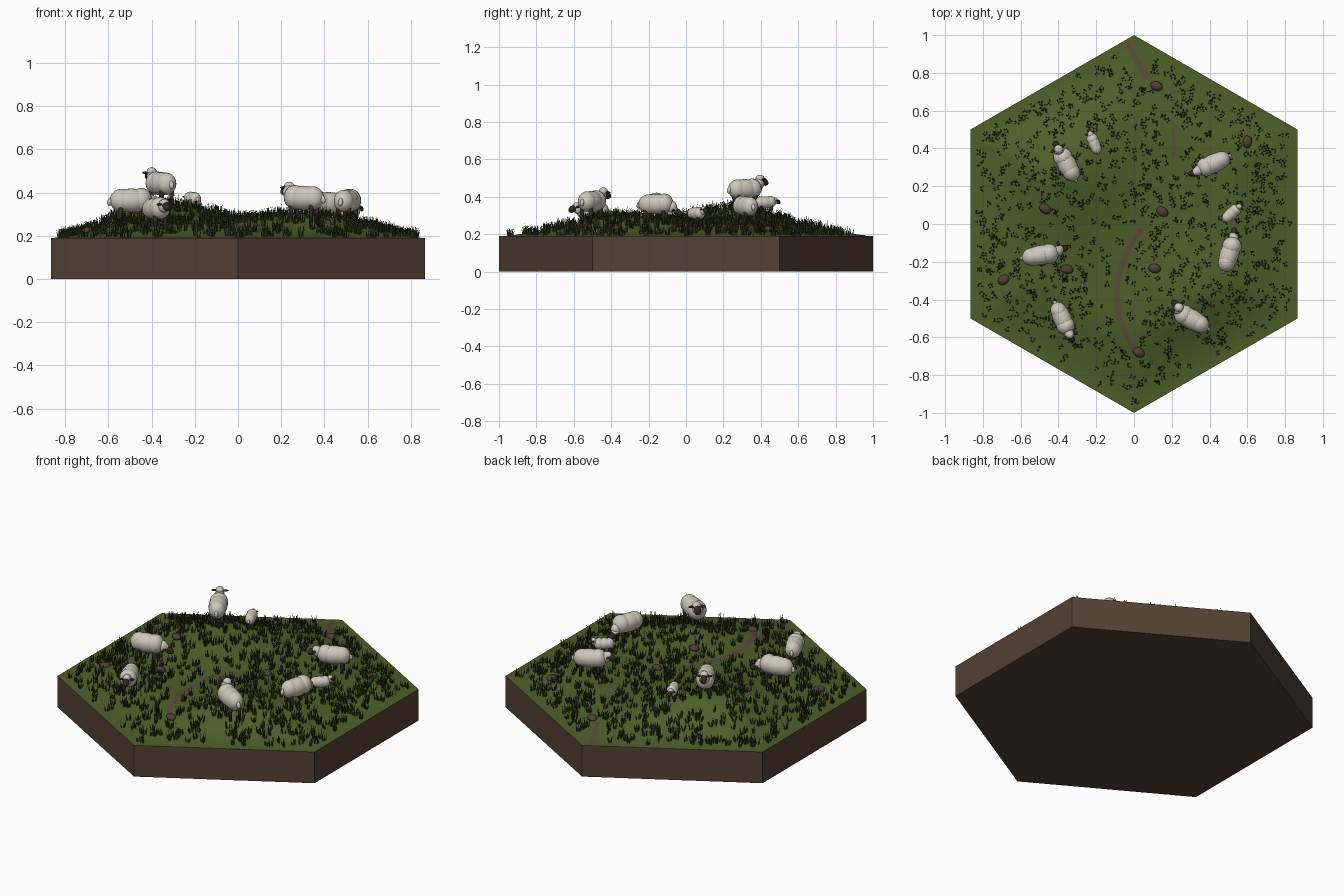
import bpy, bmesh, math, random
from mathutils import Matrix, Vector
from mathutils.geometry import interpolate_bezier

if "Cube" in bpy.data.objects:
    bpy.data.objects.remove(bpy.data.objects["Cube"])

random.seed(4)
RIM = 0.19


def material(name, r, g, b):
    m = bpy.data.materials.new(name)
    m.diffuse_color = (r, g, b, 1)
    m.use_nodes = True
    m.node_tree.nodes["Principled BSDF"].inputs["Base Color"].default_value = m.diffuse_color
    return m


SOIL = material("soil brown", 0.085, 0.052, 0.033)
TURF = material("turf green", 0.075, 0.115, 0.022)
BLADE = material("dark grass", 0.028, 0.045, 0.011)
WOOL = material("cream wool", 0.62, 0.58, 0.50)
FACE = material("dark face", 0.03, 0.024, 0.015)
ROCK = material("rock brown", 0.085, 0.05, 0.038)
PATH = material("path brown", 0.11, 0.068, 0.045)
YELLOW = material("flower yellow", 0.45, 0.32, 0.04)


def finish(bm, name, mats, smooth=True):
    me = bpy.data.meshes.new(name)
    for f in bm.faces:
        f.smooth = smooth
    bm.to_mesh(me)
    bm.free()
    for m in mats:
        me.materials.append(m)
    ob = bpy.data.objects.new(name, me)
    bpy.context.collection.objects.link(ob)
    return ob


def edge_dist(x, y):
    # distance to the nearest side of the hexagon
    return 0.8660254 - max(abs(x), abs(x) * 0.5 + abs(y) * 0.8660254)


def ground(x, y):
    def bump(cx, cy, s):
        return math.exp(-((x - cx) ** 2 + (y - cy) ** 2) / (2 * s * s))
    t = min(1, max(0, edge_dist(x, y) / 0.4))
    e = t * t * (3 - 2 * t)
    return RIM + e * (0.065 + 0.09 * bump(-0.36, 0.28, 0.22) + 0.05 * bump(0.3, -0.4, 0.18))


CORNERS = [Vector((math.sin(-k * math.pi / 3), math.cos(k * math.pi / 3))) for k in range(6)]

# Soil base: open-topped hexagonal block
bm = bmesh.new()
low = [bm.verts.new((c.x, c.y, 0)) for c in CORNERS]
high = [bm.verts.new((c.x, c.y, RIM)) for c in CORNERS]
bm.faces.new(low[::-1])
for k in range(6):
    j = (k + 1) % 6
    bm.faces.new((low[k], low[j], high[j], high[k]))
finish(bm, "soil_base", [SOIL], False)

# Rolling turf: six triangular sectors of grid
bm = bmesh.new()
N = 24
for k in range(6):
    a, b = CORNERS[k], CORNERS[(k + 1) % 6]
    g = {}
    for i in range(N + 1):
        for j in range(N + 1 - i):
            p = (a * i + b * j) / N
            g[i, j] = bm.verts.new((p.x, p.y, ground(p.x, p.y)))
    for i in range(N):
        for j in range(N - i):
            bm.faces.new((g[i, j], g[i + 1, j], g[i, j + 1]))
            if i + j < N - 1:
                bm.faces.new((g[i + 1, j], g[i + 1, j + 1], g[i, j + 1]))
bmesh.ops.remove_doubles(bm, verts=bm.verts, dist=1e-4)
finish(bm, "turf", [TURF])

# Worn path pieces following the ground
STRETCHES = [((0.02, -0.69), (-0.12, -0.5), (-0.14, -0.25), (0.04, -0.02)),
             ((0.21, 0.35), (0.215, 0.4), (0.215, 0.46), (0.205, 0.51)),
             ((0.07, 0.76), (0.04, 0.82), (-0.01, 0.9), (-0.035, 0.96))]
path_points = []
for n, (stretch, w) in enumerate(zip(STRETCHES, (0.015, 0.007, 0.015))):
    bm = bmesh.new()
    pts = interpolate_bezier(*[Vector((*p, 0)) for p in stretch], 28)
    path_points += pts
    prev = None
    for i, p in enumerate(pts):
        d = (pts[min(i + 1, 27)] - pts[max(i - 1, 0)]).normalized()
        side = Vector((d.y, -d.x, 0)) * w
        row = []
        for s in (-1, 0, 1):
            q = p + side * s
            row.append(bm.verts.new((q.x, q.y, ground(q.x, q.y) + (0.004 if s == 0 else 0.002))))
        if prev:
            for s in (0, 1):
                bm.faces.new((prev[s], prev[s + 1], row[s + 1], row[s]))
        prev = row
    finish(bm, f"path_{n + 1}", [PATH])


def blob(bm, loc, size, mat=0, pitch=0.0, yaw=0.0, seg=16):
    # ellipsoid added to a mesh
    m = (Matrix.Translation(loc) @ Matrix.Rotation(yaw, 4, 'Z') @ Matrix.Rotation(pitch, 4, 'Y')
         @ Matrix.Diagonal((*size, 1)))
    r = bmesh.ops.create_uvsphere(bm, u_segments=seg, v_segments=seg * 5 // 8, radius=1, matrix=m)
    for f in {f for v in r["verts"] for f in v.link_faces}:
        f.material_index = mat


def sheep(name, x, y, heading, scale, head):
    # Built facing +x; head is (forward, sideways, up)
    bm = bmesh.new()
    blob(bm, (0, 0, 0.097), (0.094, 0.052, 0.054))
    blob(bm, (0.045, 0, 0.1), (0.05, 0.052, 0.054))
    blob(bm, (-0.045, 0, 0.097), (0.052, 0.047, 0.052))
    blob(bm, (-0.096, 0, 0.092), (0.013, 0.011, 0.02), pitch=0.3, seg=8)
    h = Vector(head)
    neck = Vector((0.07, 0, 0.105))
    blob(bm, (neck + h) / 2, (0.03, 0.028, 0.032))
    blob(bm, h + Vector((-0.006, 0, 0.008)), (0.024, 0.023, 0.021))
    turn = math.atan2(h.y, 0.06)
    fwd = Vector((math.cos(turn), math.sin(turn), 0))
    side = Vector((-fwd.y, fwd.x, 0))
    blob(bm, h + fwd * 0.017 - Vector((0, 0, 0.007)), (0.03, 0.018, 0.019), 1, 0.6, turn)
    for s in (-1, 1):
        blob(bm, h + side * s * 0.03 + Vector((0, 0, 0.003)), (0.009, 0.018, 0.006), 1, 0, turn, 8)
        for lx in (-0.052, 0.05):
            bmesh.ops.create_cone(bm, cap_ends=True, segments=8, radius1=0.008, radius2=0.011,
                                  depth=0.085, matrix=Matrix.Translation((lx, s * 0.026, 0.03)))
    for f in bm.faces:
        if len(f.verts) == 8 or all(v.co.z < 0.0726 for v in f.verts) and max(
                v.co.z for v in f.verts) - min(v.co.z for v in f.verts) > 0.08:
            f.material_index = 1
    ob = finish(bm, name, [WOOL, FACE])
    ob.location = (x, y, ground(x, y))
    ob.rotation_euler = (0, 0, math.radians(heading))
    ob.scale = (scale,) * 3


UP, MID, LOW = (0.098, 0, 0.145), (0.105, 0, 0.115), (0.1, 0.01, 0.06)
FLOCK = [(-0.355, 0.315, 119, 1, UP), (0.42, 0.32, 205, 0.98, MID), (0.505, -0.16, 72, 1, LOW),
         (0.305, -0.505, 150, 1.05, (0.092, -0.02, 0.14)), (-0.38, -0.5, 295, 0.95, MID),
         (-0.495, -0.165, 10, 1.03, (0.105, 0.01, 0.08))]
for i, s in enumerate(FLOCK):
    sheep(f"sheep_{i + 1}", *s)
sheep("lamb_1", -0.21, 0.425, 112, 0.6, (0.1, 0, 0.11))
sheep("lamb_2", 0.515, 0.055, 42, 0.6, (0.1, 0, 0.13))

# Scattered rocks
ROCKS = [(0.12, 0.73), (0.6, 0.435), (0.15, 0.065), (0.11, -0.235), (0.025, -0.68),
         (-0.47, 0.08), (-0.355, -0.24), (-0.69, -0.295)]
for i, (x, y) in enumerate(ROCKS):
    bm = bmesh.new()
    blob(bm, (x, y, ground(x, y) + 0.006), (0.034, 0.025, 0.018),
         yaw=1.5 if i == 1 else random.uniform(-0.7, 0.7), seg=10)
    finish(bm, f"rock_{i + 1}", [ROCK])


def scatter(count, clear):
    # random ground spots away from the rim, path and rocks
    spots = []
    while len(spots) < count:
        x, y = random.uniform(-0.86, 0.86), random.uniform(-1, 1)
        if edge_dist(x, y) < 0.04:
            continue
        if any((x - p.x) ** 2 + (y - p.y) ** 2 < clear ** 2 for p in path_points):
            continue
        if any((x - r[0]) ** 2 + (y - r[1]) ** 2 < 0.04 ** 2 for r in ROCKS):
            continue
        spots.append((x, y))
    return spots


# Grass tufts: thin three-sided leaning blades
bm = bmesh.new()
for x, y in scatter(1050, 0.045):
    size = random.uniform(0.75, 1.2)
    for _ in range(6):
        a = random.uniform(0, math.tau)
        bx, by = x + math.cos(a) * 0.008, y + math.sin(a) * 0.008
        z = ground(bx, by)
        lean = random.uniform(0.004, 0.014)
        tip = bm.verts.new((bx + math.cos(a) * lean, by + math.sin(a) * lean,
                            z + size * random.uniform(0.03, 0.05)))
        foot = [bm.verts.new((bx + 0.0038 * math.cos(a + t), by + 0.0038 * math.sin(a + t), z - 0.003))
                for t in (0, math.tau / 3, 2 * math.tau / 3)]
        for k in range(3):
            bm.faces.new((foot[k], foot[(k + 1) % 3], tip))
finish(bm, "grass_tufts", [BLADE], False)

# Small yellow flowers
bm = bmesh.new()
for x, y in scatter(45, 0.05):
    blob(bm, (x, y, ground(x, y) + 0.03), (0.005, 0.005, 0.004), seg=8)
    bmesh.ops.create_cone(bm, segments=3, radius1=0.0015, radius2=0.0015, depth=0.032,
                          matrix=Matrix.Translation((x, y, ground(x, y) + 0.014)))
finish(bm, "flowers", [YELLOW])
